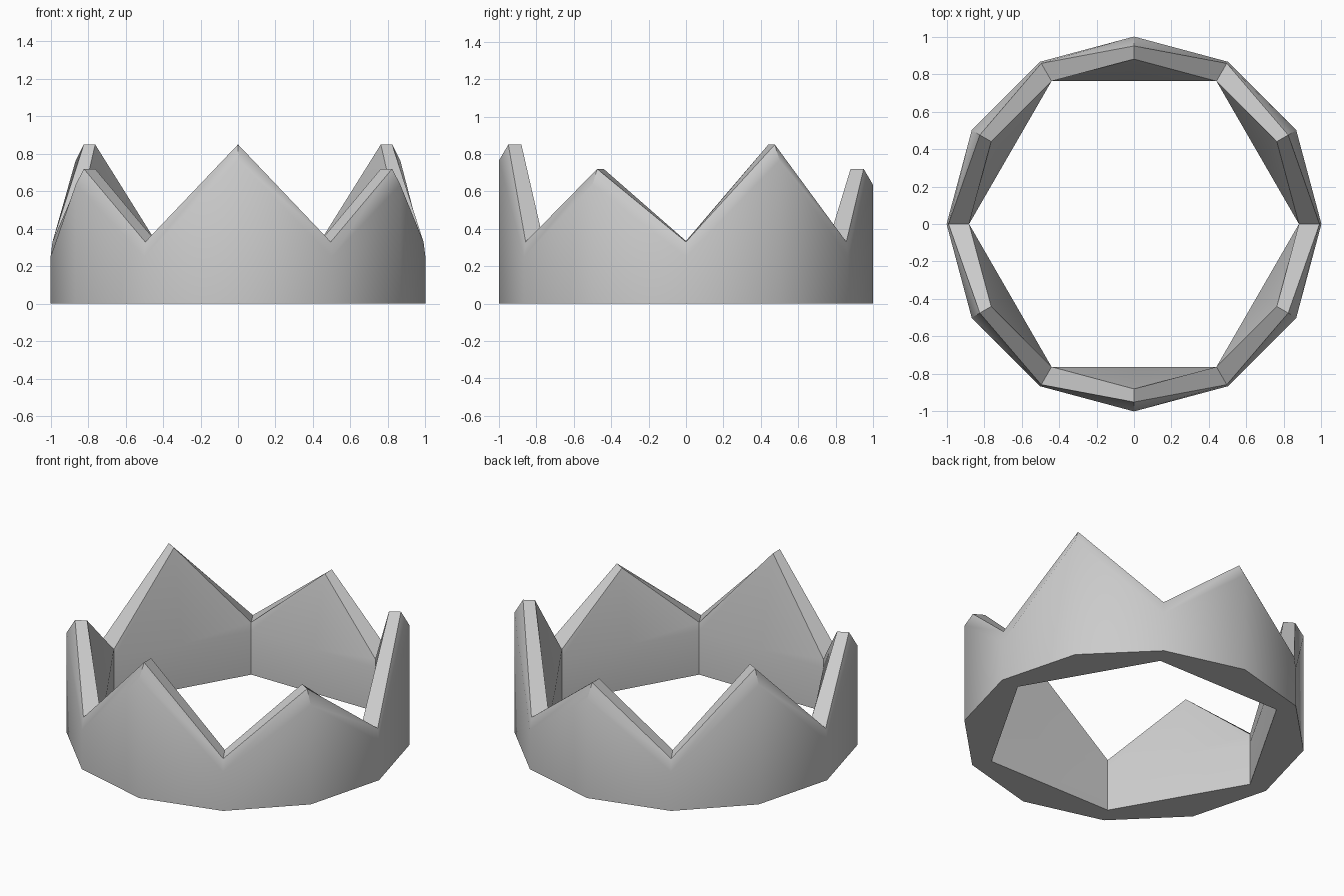
import bpy, bmesh, math

if "Cube" in bpy.data.objects:
    bpy.data.objects.remove(bpy.data.objects["Cube"])

SIDES = 12
HEX = 0.88 * math.cos(math.radians(30))  # mid-side radius of hexagonal inner wall


def column(i):
    """Wall cross-section (radius, z) at side i: even = valley, odd = peak."""
    if i % 2 == 0:
        return [(1, 0), (1, 0.25), (0.99, 0.33), (0.88, 0.335), (0.88, 0.28), (0.88, 0)]
    top = 0.85 if i % 4 == 1 else 0.72
    return [(1, 0), (1, top - 0.085), (0.95, top), (0.88, top), (HEX, 0.28), (HEX, 0)]


# crown band with six alternating tall and short points
bm = bmesh.new()
cols = []
for i in range(SIDES):
    a = i * 2 * math.pi / SIDES
    cols.append([bm.verts.new((r * math.cos(a), r * math.sin(a), z)) for r, z in column(i)])

for i in range(SIDES):
    a, b = cols[i], cols[(i + 1) % SIDES]
    for j in range(len(a)):
        k = (j + 1) % len(a)
        bm.faces.new((a[j], b[j], b[k], a[k]))

bmesh.ops.recalc_face_normals(bm, faces=bm.faces[:])
mesh = bpy.data.meshes.new("crown")
bm.to_mesh(mesh)
bm.free()
crown = bpy.data.objects.new("crown", mesh)
bpy.context.collection.objects.link(crown)

# soft shading along the band, crisp edges at the points and inner corners
bpy.context.view_layer.objects.active = crown
crown.select_set(True)
bpy.ops.object.shade_smooth_by_angle(angle=math.radians(50))
